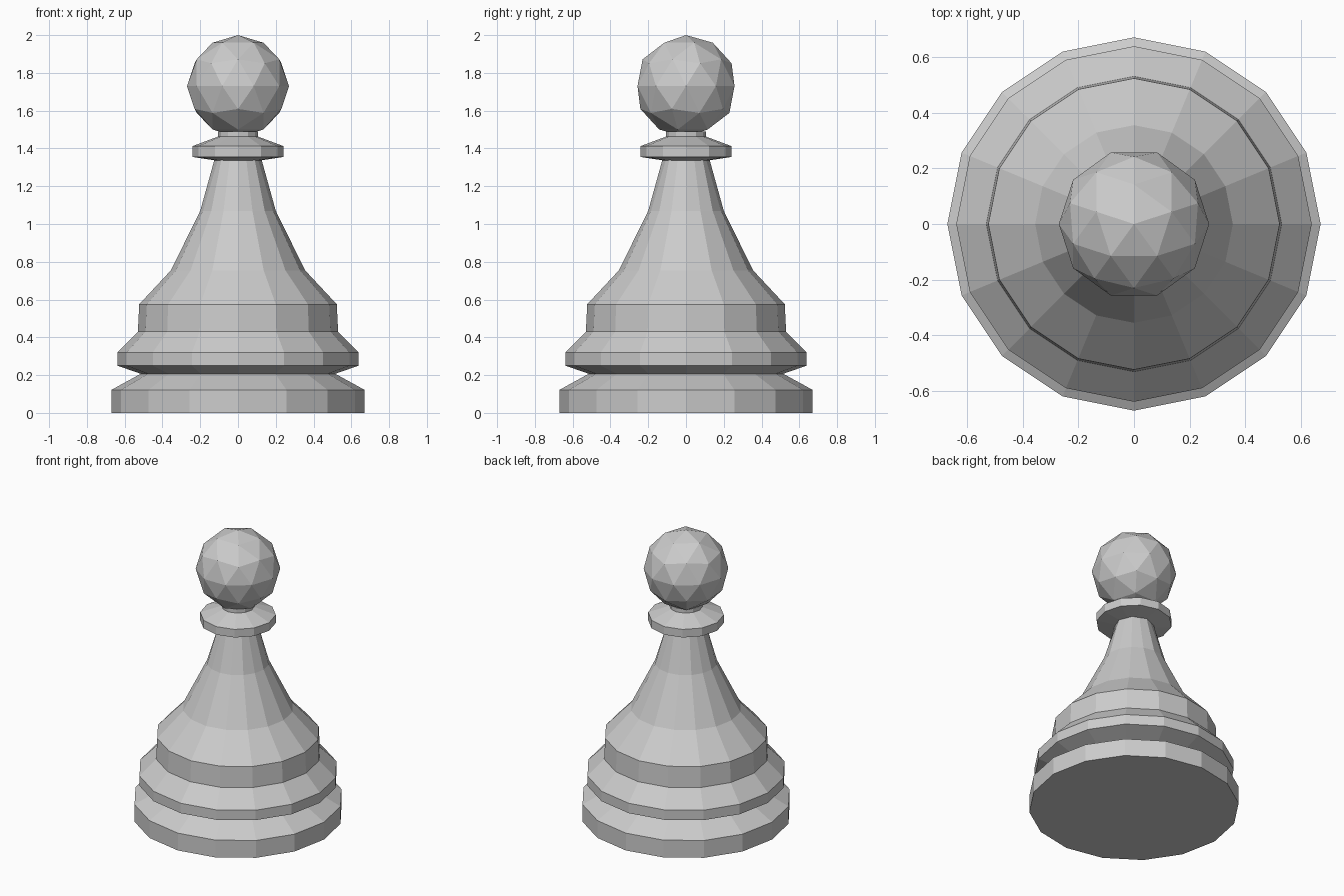
import bpy, bmesh
from math import cos, sin, pi

if "Cube" in bpy.data.objects:
    bpy.data.objects.remove(bpy.data.objects["Cube"])


def lathe(name, profile, sides, octagon_from=None):
    """Revolve (radius, z) points; rings above octagon_from flatten to half the sides."""
    bm = bmesh.new()
    rings = []
    for r, z in profile:
        ring = []
        for i in range(sides):
            a = 2 * pi * i / sides
            k = r
            if octagon_from is not None and z > octagon_from and i % 2:
                k = r * cos(2 * pi / sides)
            ring.append(bm.verts.new((k * cos(a), k * sin(a), z)))
        rings.append(ring)
    for lo, hi in zip(rings, rings[1:]):
        for i in range(sides):
            j = (i + 1) % sides
            bm.faces.new((lo[i], lo[j], hi[j], hi[i]))
    bm.faces.new(rings[0][::-1])
    bm.faces.new(rings[-1])
    bmesh.ops.recalc_face_normals(bm, faces=bm.faces)
    mesh = bpy.data.meshes.new(name)
    bm.to_mesh(mesh)
    bm.free()
    obj = bpy.data.objects.new(name, mesh)
    bpy.context.collection.objects.link(obj)
    return obj


# Stepped foot, flared skirt and tapering neck
lathe("body", [(0.67, 0), (0.67, 0.122), (0.515, 0.207), (0.638, 0.25),
               (0.638, 0.32), (0.53, 0.43), (0.523, 0.575), (0.355, 0.755),
               (0.2, 1.07), (0.125, 1.34)], 16, octagon_from=1.2)

# Collar and the short pinch under the ball
lathe("collar", [(0.11, 1.335), (0.242, 1.355), (0.242, 1.412),
                 (0.105, 1.463), (0.105, 1.49)], 12)

# Faceted ball head
bpy.ops.mesh.primitive_ico_sphere_add(subdivisions=2, radius=0.27,
                                      location=(0, 0, 1.73), rotation=(0, 0, pi / 10))
bpy.context.object.name = "head"
